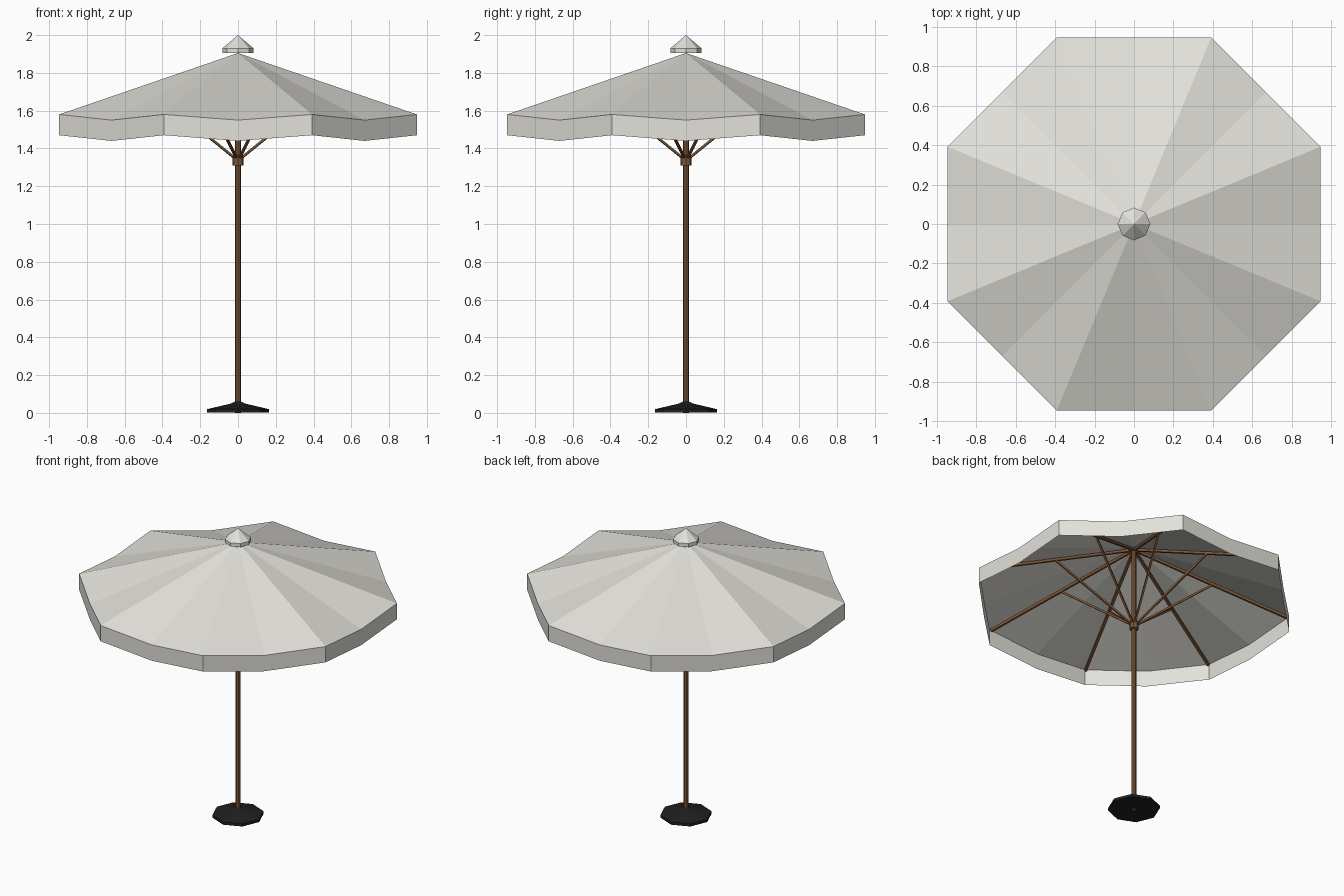
import bpy
import bmesh
from math import cos, sin, pi
from mathutils import Vector

cube = bpy.data.objects.get("Cube")
if cube:
    bpy.data.objects.remove(cube)

SIDES = 8
STEP = 2 * pi / SIDES


def material(name, rgb):
    mat = bpy.data.materials.new(name)
    mat.use_nodes = True
    mat.diffuse_color = (*rgb, 1)
    mat.node_tree.nodes["Principled BSDF"].inputs["Base Color"].default_value = (*rgb, 1)
    return mat


fabric = material("pale grey fabric", (0.76, 0.75, 0.70))
wood = material("brown wood", (0.22, 0.10, 0.04))
iron = material("black iron", (0.014, 0.014, 0.014))


def finish(name, bm, mat):
    mesh = bpy.data.meshes.new(name)
    bm.to_mesh(mesh)
    bm.free()
    mesh.materials.append(mat)
    obj = bpy.data.objects.new(name, mesh)
    bpy.context.collection.objects.link(obj)
    return obj


def polar(r, angle, z):
    return Vector((r * cos(angle), r * sin(angle), z))


def lathe(name, profile, mat):
    """Closed eight-sided solid through (radius, height) rings; radius 0 makes a tip."""
    bm = bmesh.new()
    rings = []
    for r, z in profile:
        count = SIDES if r > 0 else 1
        rings.append([bm.verts.new(polar(r, i * STEP, z)) for i in range(count)])
    for low, high in zip(rings, rings[1:]):
        for i in range(SIDES):
            j = (i + 1) % SIDES
            if len(high) == 1:
                bm.faces.new((low[i], low[j], high[0]))
            else:
                bm.faces.new((low[i], low[j], high[j], high[i]))
    bm.faces.new(rings[0][::-1])
    if len(rings[-1]) > 1:
        bm.faces.new(rings[-1])
    return finish(name, bm, mat)


def bars(name, inner, outer, width, mat):
    """Eight square bars fanned out toward the canopy corners."""
    bm = bmesh.new()
    for k in range(SIDES):
        angle = (k + 0.5) * STEP
        a, b = polar(inner[0], angle, inner[1]), polar(outer[0], angle, outer[1])
        side = Vector((-sin(angle), cos(angle), 0)) * width / 2
        up = (b - a).normalized().cross(side)
        ends = [[bm.verts.new(p + s * side + t * up)
                 for s, t in ((-1, -1), (1, -1), (1, 1), (-1, 1))] for p in (a, b)]
        for i in range(4):
            j = (i + 1) % 4
            bm.faces.new((ends[0][i], ends[0][j], ends[1][j], ends[1][i]))
        bm.faces.new(ends[0][::-1])
        bm.faces.new(ends[1])
    bmesh.ops.recalc_face_normals(bm, faces=bm.faces)
    return finish(name, bm, mat)


# Canopy: eight panels that sag along their middles, with a hanging valance
CORNER_R, CORNER_Z = 1.025, 1.58
SAG_Z, APEX_Z, DROP = 1.55, 1.905, 0.11
bm = bmesh.new()
apex = bm.verts.new((0, 0, APEX_Z))
rim, hem = [], []
for k in range(SIDES * 2):
    is_corner = k % 2 == 1
    r = CORNER_R if is_corner else CORNER_R * cos(STEP / 2)
    z = CORNER_Z if is_corner else SAG_Z
    rim.append(bm.verts.new(polar(r, k * STEP / 2, z)))
    hem.append(bm.verts.new(polar(r, k * STEP / 2, z - DROP)))
for i in range(len(rim)):
    j = (i + 1) % len(rim)
    bm.faces.new((apex, rim[i], rim[j]))
    bm.faces.new((hem[i], hem[j], rim[j], rim[i]))
finish("canopy", bm, fabric)

# Finial cap on top
lathe("top_cap", [(0.083, 1.905), (0.083, 1.93), (0, 2.0)], fabric)

# Pole and sliding hub
lathe("pole", [(0.015, 0), (0.015, 1.89)], wood)
lathe("hub", [(0.03, 1.31), (0.03, 1.36)], wood)

# Ribs under the canopy and the struts that prop them
bars("ribs", (0.01, 1.885), (1.015, 1.57), 0.016, wood)
bars("struts", (0.02, 1.35), (0.52, 1.725), 0.012, wood)

# Weighted foot
lathe("base", [(0.163, 0.001), (0.163, 0.02), (0.035, 0.05), (0.018, 0.06)], iron)
